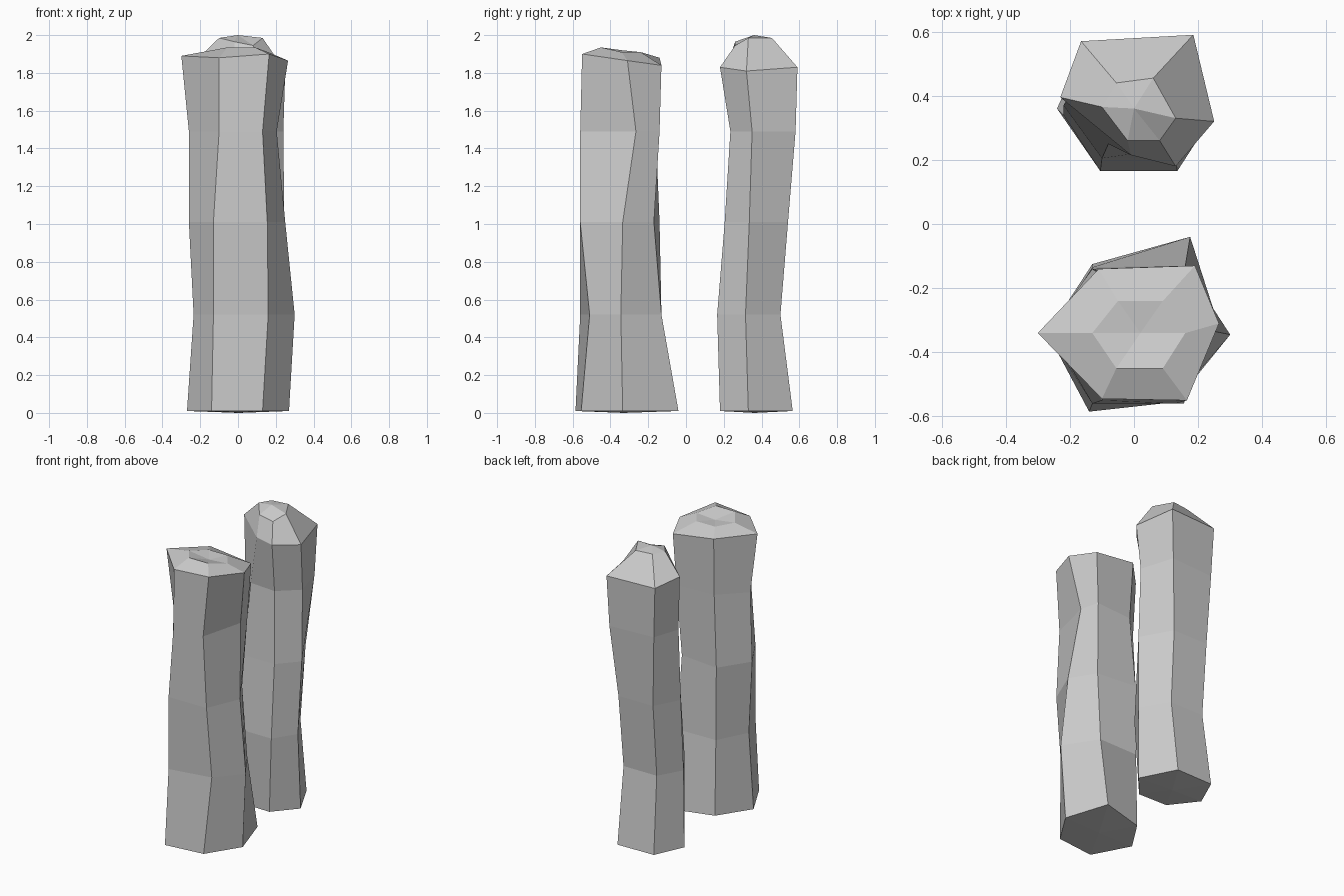
import bpy, bmesh

LEVELS = (0.01, 0.52, 1.01, 1.49)  # shared heights of the rough rings


def rock_column(name, rails, rim_z, crown, crown_z, peak):
    """Six-sided rough column: rails run bottom to top, then a faceted crown."""
    bm = bmesh.new()
    rings = []
    for i in range(5):
        rings.append([bm.verts.new((*rail[i], LEVELS[i] if i < 4 else rim_z[k]))
                      for k, rail in enumerate(rails)])
    rings.append([bm.verts.new((*p, z)) for p, z in zip(crown, crown_z)])

    # Faceted sides and sloping shoulder
    for low, high in zip(rings, rings[1:]):
        for k in range(6):
            n = (k + 1) % 6
            bm.faces.new((low[k], low[n], high[n], high[k]))

    # Top facets and slightly uneven base
    tip = bm.verts.new(peak)
    base = bm.verts.new((sum(v.co.x for v in rings[0]) / 6,
                         sum(v.co.y for v in rings[0]) / 6, 0.0))
    for k in range(6):
        n = (k + 1) % 6
        bm.faces.new((rings[-1][k], rings[-1][n], tip))
        bm.faces.new((rings[0][n], rings[0][k], base))
    bmesh.ops.recalc_face_normals(bm, faces=bm.faces)

    mesh = bpy.data.meshes.new(name)
    bm.to_mesh(mesh)
    bm.free()
    obj = bpy.data.objects.new(name, mesh)
    bpy.context.collection.objects.link(obj)
    return obj


# Front column, rails: left, front left, front right, right, back right, back left
rock_column(
    "front_column",
    [[(-.27, -.34), (-.235, -.34), (-.26, -.34), (-.26, -.32), (-.30, -.34)],
     [(-.14, -.585), (-.13, -.56), (-.13, -.56), (-.10, -.55), (-.10, -.545)],
     [(.13, -.555), (.16, -.51), (.155, -.56), (.13, -.56), (.165, -.55)],
     [(.27, -.335), (.30, -.345), (.25, -.335), (.205, -.265), (.265, -.31)],
     [(.175, -.04), (.16, -.13), (.15, -.17), (.17, -.14), (.19, -.13)],
     [(-.13, -.125), (-.13, -.135), (-.13, -.14), (-.10, -.16), (-.11, -.14)]],
    (1.89, 1.88, 1.90, 1.865, 1.84, 1.88),
    [(-.13, -.34), (-.055, -.45), (.09, -.45), (.16, -.34), (.09, -.24), (-.05, -.24)],
    (1.92, 1.935, 1.935, 1.91, 1.91, 1.91),
    (.02, -.34, 1.90))

# Back column, same rail order
rock_column(
    "back_column",
    [[(-.24, .36), (-.22, .34), (-.22, .37), (-.21, .38), (-.23, .395)],
     [(-.105, .185), (-.105, .165), (-.10, .205), (-.08, .25), (-.01, .215)],
     [(.11, .18), (.135, .165), (.13, .205), (.11, .235), (.13, .18)],
     [(.24, .33), (.23, .315), (.245, .335), (.24, .35), (.25, .32)],
     [(.12, .565), (.12, .50), (.13, .54), (.17, .58), (.185, .59)],
     [(-.15, .56), (-.13, .50), (-.13, .54), (-.15, .56), (-.165, .57)]],
    (1.86, 1.83, 1.83, 1.81, 1.83, 1.83),
    [(-.10, .365), (-.02, .26), (.08, .26), (.13, .33), (.06, .455), (-.055, .44)],
    (1.985, 1.965, 1.945, 1.985, 1.985, 1.985),
    (0, .36, 2.0))
